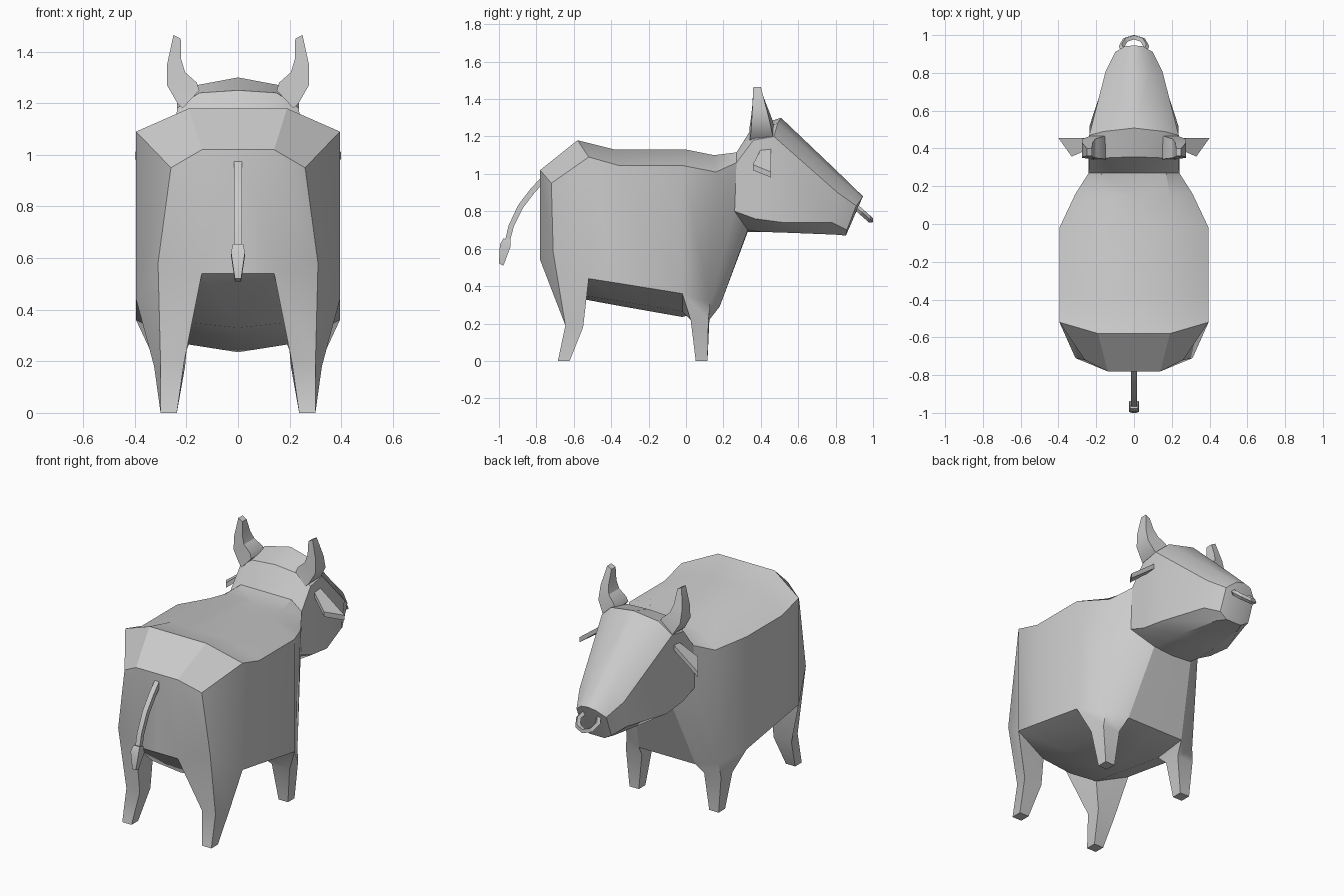
import bpy, bmesh
from math import radians
from mathutils import Vector

if "Cube" in bpy.data.objects:
    bpy.data.objects.remove(bpy.data.objects["Cube"])


def make(name, verts, faces, mirror=True, angle=30):
    bm = bmesh.new()
    vs = [bm.verts.new(v) for v in verts]
    for f in faces:
        bm.faces.new([vs[i] for i in f])
    bmesh.ops.recalc_face_normals(bm, faces=bm.faces)
    me = bpy.data.meshes.new(name)
    bm.to_mesh(me)
    bm.free()
    ob = bpy.data.objects.new(name, me)
    bpy.context.collection.objects.link(ob)
    finish(ob, angle)
    if mirror:
        m = ob.modifiers.new("Mirror", 'MIRROR')
        m.use_clip = True
    return ob


def finish(ob, angle):
    bpy.ops.object.select_all(action='DESELECT')
    ob.select_set(True)
    bpy.context.view_layer.objects.active = ob
    bpy.ops.object.shade_smooth_by_angle(angle=radians(angle))


def bridge(rings, caps=True):
    """Faces joining closed four-point rings laid end to end."""
    faces = [(4*k + i, 4*k + (i+1) % 4, 4*k + 4 + (i+1) % 4, 4*k + 4 + i)
             for k in range(len(rings) - 1) for i in range(4)]
    if caps:
        n = 4 * (len(rings) - 1)
        faces += [(0, 1, 2, 3), (n, n+1, n+2, n+3)]
    return [p for r in rings for p in r], faces


# Half sections, rump to muzzle: back, shoulder, lower side, underside
torso = [
    [(.14, -.78, 1.02), (.26, -.72, .95), (.31, -.71, .58), (.14, -.78, .54)],
    [(.19, -.58, 1.18), (.395, -.52, 1.09), (.395, -.52, .44), (.19, -.55, .35)],
    [(.19, -.38, 1.13), (.395, -.36, 1.045), (.395, -.36, .415), (.19, -.36, .32)],
    [(.19, 0, 1.13), (.395, -.02, 1.045), (.395, -.02, .36), (.19, -.02, .265)],
    [(.19, .15, 1.10), (.31, .16, 1.01), (.31, .13, .31), (.19, .18, .29)],
    [(.17, .27, 1.115), (.24, .27, 1.06), (.24, .26, .80), (.13, .33, .70)],
]
head = [
    [(.15, .35, 1.24), (.237, .36, 1.18), (.24, .37, .76), (.13, .40, .69)],
    [(.16, .49, 1.27), (.237, .47, 1.20), (.235, .52, .74), (.12, .55, .685)],
    [(.085, .79, 1.00), (.15, .81, .90), (.15, .78, .74), (.08, .80, .675)],
    [(.05, .94, .87), (.10, .91, .83), (.10, .86, .70), (.05, .855, .67)],
]
top_rise = [0, 0, 0, 0, 0, 0, .01, .03, .02, .01]
belly_drop = [0, .02, .025, .03, 0, .01, 0, 0, 0, 0]

verts, faces = [], []
for ring, up, down in zip(torso + head, top_rise, belly_drop):
    a, d = ring[0], ring[3]
    verts += [(0, a[1] + up * .6, a[2] + up), *ring, (0, d[1], d[2] - down)]
LEG_ROWS = (0, 3)
for r in range(len(top_rise) - 1):
    for c in range(5):
        if not (c == 3 and r in LEG_ROWS):
            i = r * 6 + c
            faces.append((i, i+1, i+7, i+6))
for b in (0, 6 * (len(top_rise) - 1)):
    faces += [(b, b+1, b+4, b+5), (b+1, b+2, b+3, b+4)]

# Legs grow out of the open quads: outer rear, outer front, inner front, inner rear
legs = {
    0: [[(.30, -.645, .19), (.325, -.55, .18), (.205, -.55, .18), (.21, -.645, .19)],
        [(.30, -.685, 0), (.30, -.622, 0), (.237, -.622, 0), (.237, -.685, 0)]],
    3: [[(.33, .025, .22), (.32, .12, .22), (.21, .125, .22), (.21, .025, .22)],
        [(.30, .052, 0), (.30, .115, 0), (.237, .115, 0), (.237, .052, 0)]],
}
for r, rings in legs.items():
    loop = [r*6 + 3, r*6 + 9, r*6 + 10, r*6 + 4]
    for ring in rings:
        n = len(verts)
        verts += ring
        new = [n, n+1, n+2, n+3]
        faces += [(loop[i], loop[(i+1) % 4], new[(i+1) % 4], new[i]) for i in range(4)]
        loop = new
    faces.append(tuple(loop))
make("body", verts, faces, angle=32)

# Horns: each section is inner x, z, outer x, z, back y, front y
horn = []
for xi, zi, xo, zo, y0, y1 in [(.15, 1.25, .215, 1.18, .34, .47),
                               (.16, 1.28, .235, 1.20, .345, .465),
                               (.205, 1.32, .275, 1.27, .35, .45),
                               (.22, 1.37, .275, 1.35, .355, .43),
                               (.222, 1.45, .25, 1.465, .36, .40)]:
    horn.append([(xi, y0, zi), (xo, y0, zo), (xo, y1, zo), (xi, y1, zi)])
make("horns", *bridge(horn))

# Ears: thin drooping plates
ear = [(.22, .455, 1.145), (.22, .405, 1.14), (.33, .357, 1.05), (.40, .455, 1.01)]
make("ears", *bridge([ear, [(x, y, z - .03) for x, y, z in ear]]))


# Tail and its tuft: square sections along a path
def square_tube(name, stations):
    rings = []
    for y, z, hx, ht, dy, dz in stations:
        t = Vector((0, dy, dz)).normalized() * ht
        rings.append([(hx, y + t.y, z + t.z), (-hx, y + t.y, z + t.z),
                      (-hx, y - t.y, z - t.z), (hx, y - t.y, z - t.z)])
    make(name, *bridge(rings), mirror=False)


square_tube("tail", [(-.76, .975, .015, .015, -.6, .8), (-.82, .91, .015, .015, -.7, .7),
                     (-.885, .825, .015, .015, -.85, .5), (-.935, .72, .015, .014, -.95, .3),
                     (-.96, .62, .015, .013, -.97, .25)])
square_tube("tail_tuft", [(-.957, .65, .02, .02, -.97, .25), (-.967, .615, .027, .029, -.97, .25),
                          (-.988, .515, .012, .013, -.9, .4)])

# Nose ring
bpy.ops.mesh.primitive_torus_add(major_segments=8, minor_segments=4, major_radius=.065,
                                 minor_radius=.016, location=(0, .94, .795),
                                 rotation=(-.72, 0, 0))
ring = bpy.context.object
ring.name = "nose_ring"
finish(ring, 30)
